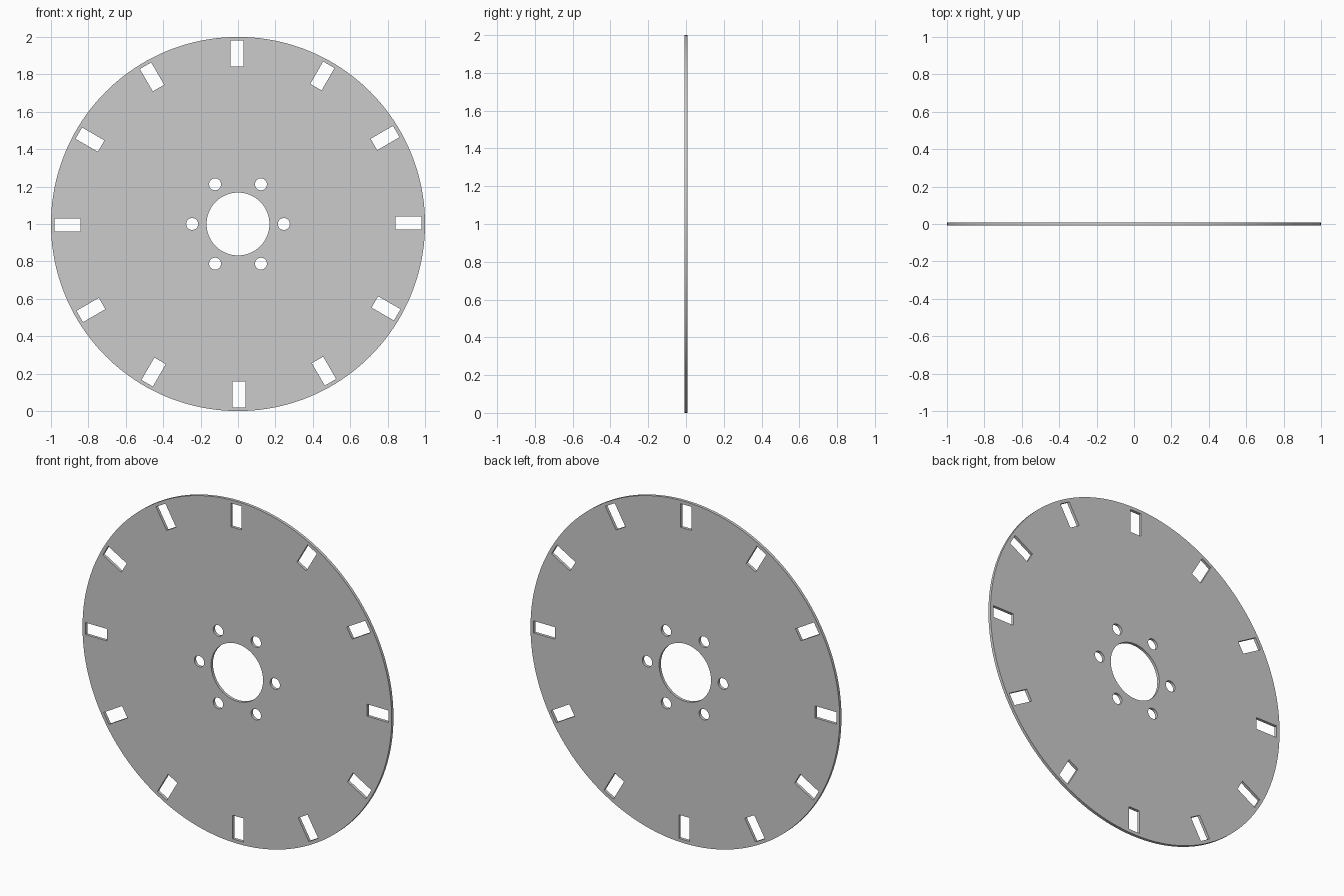
import bpy, bmesh
from math import sin, cos, pi, radians

if "Cube" in bpy.data.objects:
    bpy.data.objects.remove(bpy.data.objects["Cube"])

THICK = 0.017


def circle(cx, cy, r, n):
    return [(cx + r * cos(2 * pi * i / n), cy + r * sin(2 * pi * i / n)) for i in range(n)]


def slot(angle, r0=0.842, r1=0.98, half=0.035, shift=0.005):
    c, s = cos(angle), sin(angle)
    pts = [(r0, shift - half), (r1, shift - half), (r1, shift + half), (r0, shift + half)]
    return [(x * c - y * s, x * s + y * c) for x, y in pts]


# Outlines: rim, centre bore, bolt holes, rectangular edge slots
loops = [circle(0, 0, 1, 160), circle(0, 0, 0.168, 64)]
loops += [circle(0.245 * cos(i * pi / 3), 0.245 * sin(i * pi / 3), 0.032, 32) for i in range(6)]
loops += [slot(i * pi / 6) for i in range(12)]

curve = bpy.data.curves.new("slotted_disc_outline", 'CURVE')
curve.dimensions = '2D'
curve.fill_mode = 'BOTH'
curve.extrude = THICK / 2
for pts in loops:
    sp = curve.splines.new('POLY')
    sp.points.add(len(pts) - 1)
    for p, (x, y) in zip(sp.points, pts):
        p.co = (x, y, 0, 1)
    sp.use_cyclic_u = True

# Filled plate, stood upright facing -y
disc = bpy.data.objects.new("slotted_disc", curve)
bpy.context.collection.objects.link(disc)
disc.rotation_euler = (pi / 2, 0, 0)
disc.location = (0, 0, 1)
bpy.context.view_layer.objects.active = disc
disc.select_set(True)
bpy.ops.object.convert(target='MESH')
disc = bpy.context.object

# Weld the caps to the walls
bm = bmesh.new()
bm.from_mesh(disc.data)
bmesh.ops.remove_doubles(bm, verts=bm.verts, dist=1e-5)
bmesh.ops.recalc_face_normals(bm, faces=bm.faces)
bm.to_mesh(disc.data)
bm.free()
bpy.ops.object.transform_apply(location=True, rotation=True, scale=True)
bpy.ops.object.shade_smooth_by_angle(angle=radians(30))
